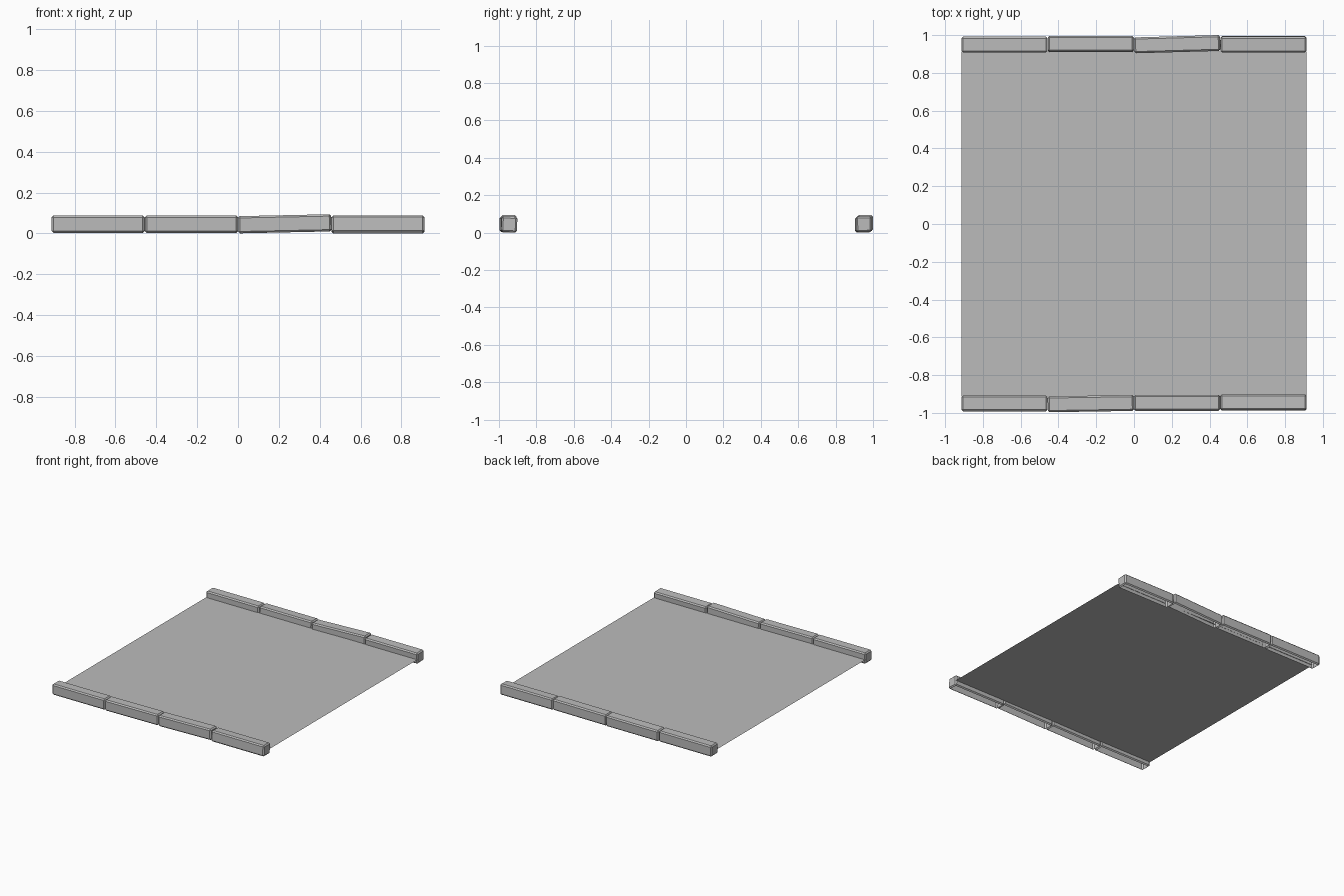
import bpy, bmesh
from math import radians
from mathutils import Matrix, Euler

if "Cube" in bpy.data.objects:
    bpy.data.objects.remove(bpy.data.objects["Cube"])

SEG, W, H, BEV = 0.456, 0.084, 0.084, 0.009
ROAD_Z = 0.038

stone_grey = bpy.data.materials.new("stone_grey")
stone_grey.diffuse_color = (0.5, 0.5, 0.5, 1)
stone_grey.use_nodes = True
stone_grey.node_tree.nodes["Principled BSDF"].inputs["Base Color"].default_value = stone_grey.diffuse_color


def make_object(name, bm):
    me = bpy.data.meshes.new(name)
    bm.to_mesh(me)
    bm.free()
    me.materials.append(stone_grey)
    ob = bpy.data.objects.new(name, me)
    bpy.context.collection.objects.link(ob)
    return ob


def curb_stone(name, x, y, rot=(0, 0, 0), z=0.002):
    """Chamfered stone, open underneath, slightly tilted."""
    bm = bmesh.new()
    bmesh.ops.create_cube(bm, size=1, matrix=Matrix.Diagonal((SEG, W, H, 1)))
    bmesh.ops.bevel(bm, geom=bm.edges[:], offset=BEV, segments=1, affect='EDGES', profile=0.5)
    # remove the hidden underside
    bm.normal_update()
    under = [f for f in bm.faces if f.normal.z < -0.9]
    bmesh.ops.delete(bm, geom=under, context='FACES_ONLY')
    ob = make_object(name, bm)
    ob.location = (x, y, z + H / 2)
    ob.rotation_euler = Euler([radians(a) for a in rot])
    return ob


# Road surface
bm = bmesh.new()
bmesh.ops.create_grid(bm, x_segments=1, y_segments=1, size=1,
                      matrix=Matrix.Translation((0, 0, ROAD_Z)) @ Matrix.Diagonal((0.912, 0.912, 1, 1)))
make_object("road_surface", bm)

# Curb rows: (y centre, rotation in degrees, base height) for each stone
front = [(-0.95, (0, 0, 0), 0.003), (-0.951, (0, 0, 0.9), 0.003),
         (-0.947, (0, -1.2, 0), 0.005), (-0.945, (-3, 0, 0), 0.002)]
back = [(0.95, (0, 0, 0), 0.003), (0.953, (-2, 0, 0), 0.003),
        (0.952, (0, -1.2, 1.6), 0.005), (0.951, (2, 0, 0), 0.003)]
for row, stones in (("front", front), ("back", back)):
    for i, (y, rot, z) in enumerate(stones):
        curb_stone(f"{row}_curb_{i + 1}", (i - 1.5) * 0.457, y, rot, z)
